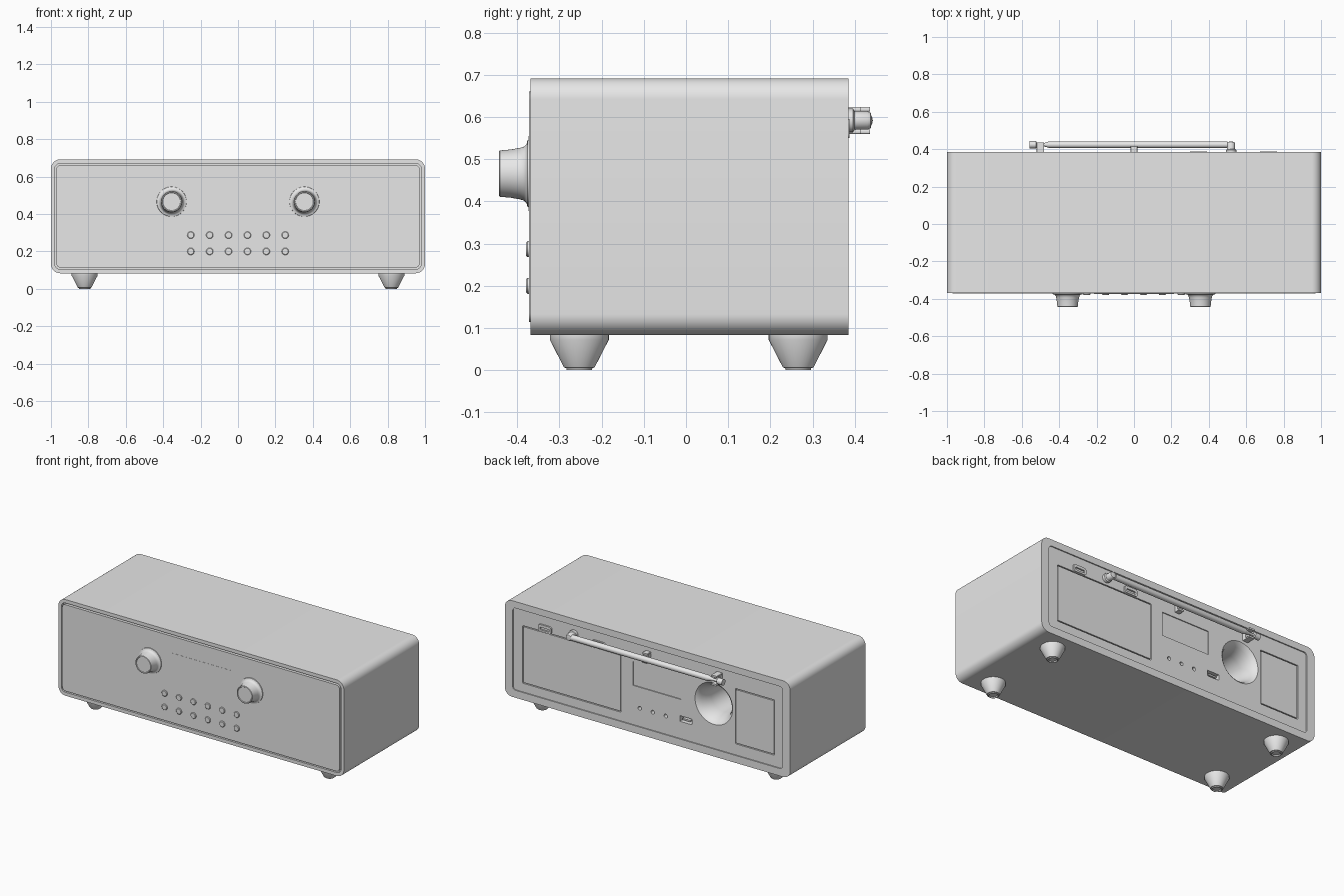
import bpy, bmesh, math
from mathutils import Matrix, Vector

if "Cube" in bpy.data.objects:
    bpy.data.objects.remove(bpy.data.objects["Cube"])

grey = bpy.data.materials.new("plain_grey")
grey.use_nodes = True
grey.diffuse_color = (0.8, 0.8, 0.8, 1)
grey.node_tree.nodes["Principled BSDF"].inputs["Base Color"].default_value = (0.8, 0.8, 0.8, 1)

BACK, RECESS, FRONT = 0.385, 0.378, -0.369


def finish(name, bm, angle=35):
    bmesh.ops.recalc_face_normals(bm, faces=bm.faces)
    mesh = bpy.data.meshes.new(name)
    bm.to_mesh(mesh)
    bm.free()
    mesh.materials.append(grey)
    ob = bpy.data.objects.new(name, mesh)
    bpy.context.collection.objects.link(ob)
    smooth(ob, angle)
    return ob


def smooth(ob, angle=35):
    bpy.ops.object.select_all(action='DESELECT')
    ob.select_set(True)
    bpy.context.view_layer.objects.active = ob
    bpy.ops.object.shade_smooth_by_angle(angle=math.radians(angle))


def slab(name, x0, x1, z0, z1, y0, y1, r=0.01, seg=8):
    """Rounded rectangle in x and z, extruded along y."""
    bm = bmesh.new()
    verts = []
    corners = [(x1 - r, z1 - r), (x0 + r, z1 - r), (x0 + r, z0 + r), (x1 - r, z0 + r)]
    for i, (cx, cz) in enumerate(corners):
        for k in range(seg + 1):
            a = math.pi / 2 * (i + k / seg)
            verts.append(bm.verts.new((cx + r * math.cos(a), y0, cz + r * math.sin(a))))
    face = bm.faces.new(verts)
    out = bmesh.ops.extrude_face_region(bm, geom=[face])
    moved = [g for g in out["geom"] if isinstance(g, bmesh.types.BMVert)]
    bmesh.ops.translate(bm, verts=moved, vec=(0, y1 - y0, 0))
    return finish(name, bm)


def lathe(name, profile, origin, axis, seg=40):
    """Turn (radius, height) points around an axis; ends lie on the axis."""
    bm = bmesh.new()
    verts = [bm.verts.new((r, 0, h)) for r, h in profile]
    edges = [bm.edges.new(pair) for pair in zip(verts, verts[1:])]
    bmesh.ops.spin(bm, geom=verts + edges, cent=(0, 0, 0), axis=(0, 0, 1),
                   angle=2 * math.pi, steps=seg, use_duplicate=False)
    bmesh.ops.remove_doubles(bm, verts=bm.verts, dist=1e-5)
    turn = Vector((0, 0, 1)).rotation_difference(Vector(axis)).to_matrix().to_4x4()
    bm.transform(Matrix.Translation(origin) @ turn)
    return finish(name, bm)


def cut(target, cutter):
    mod = target.modifiers.new("cut", 'BOOLEAN')
    mod.operation, mod.solver, mod.object = 'DIFFERENCE', 'EXACT', cutter
    bpy.ops.object.select_all(action='DESELECT')
    bpy.context.view_layer.objects.active = target
    target.select_set(True)
    bpy.ops.object.modifier_apply(modifier=mod.name)
    bpy.data.objects.remove(cutter)


UP, OUT, IN = (0, 0, 1), (0, 1, 0), (0, -1, 0)

# Cabinet with a front opening and a shallow back recess
cabinet = slab("cabinet", -1, 1, 0.083, 0.692, FRONT, BACK, 0.05, 12)
cut(cabinet, slab("cutter", -0.98, 0.98, 0.105, 0.67, FRONT - 0.05, FRONT + 0.02, 0.03))
cut(cabinet, slab("cutter", -0.945, 0.945, 0.13, 0.65, RECESS, BACK + 0.05, 0.02))

# Flared bass port
port = [(0, -0.3), (0.088, -0.3), (0.09, -0.1), (0.097, -0.06), (0.108, -0.03),
        (0.12, -0.01), (0.132, 0), (0.132, 0.03), (0, 0.03)]
cut(cabinet, lathe("cutter", port, (-0.46, RECESS, 0.414), OUT, 48))

# Rear label recess, sockets and cover openings
covers = {"battery_cover": (0.19, 0.88, 0.185, 0.55), "side_cover": (-0.886, -0.61, 0.2, 0.55)}
cut(cabinet, slab("cutter", -0.23, 0.108, 0.378, 0.528, RECESS - 0.006, BACK, 0.002))
cut(cabinet, slab("cutter", -0.305, -0.222, 0.238, 0.274, RECESS - 0.04, BACK, 0.003))
for x in (0.06, -0.032, -0.123):
    cut(cabinet, lathe("cutter", [(0, -0.03), (0.012, -0.03), (0.012, 0.02), (0, 0.02)],
                       (x, RECESS, 0.245), OUT, 20))
for name, (x0, x1, z0, z1) in covers.items():
    cut(cabinet, slab("cutter", x0, x1, z0, z1, RECESS - 0.012, BACK, 0.006))
    g = 0.006
    slab(name, x0 + g, x1 - g, z0 + g, z1 - g, RECESS - 0.013, RECESS, 0.004)
smooth(cabinet)

# Connector in the socket
slab("socket_tongue", -0.292, -0.235, 0.25, 0.26, RECESS - 0.04, RECESS - 0.005, 0.002)

# Cover latches: hooded tabs at the top of the battery cover
for i, x in enumerate((0.72, 0.345)):
    latch = slab(f"latch_{i + 1}", x - 0.045, x + 0.045, 0.55, 0.595, RECESS - 0.013, BACK + 0.003, 0.012)
    cut(latch, slab("cutter", x - 0.033, x + 0.033, 0.562, 0.578, RECESS - 0.004, BACK + 0.02, 0.004))
    smooth(latch)

# Front panel and display
slab("front_panel", -0.971, 0.971, 0.114, 0.661, FRONT - 0.003, FRONT + 0.021, 0.022)
slab("display", -0.215, 0.215, 0.377, 0.555, FRONT - 0.004, FRONT, 0.003)

# Dials
dial = [(0, 0), (0.08, 0), (0.079, 0.004), (0.07, 0.006), (0.064, 0.012), (0.061, 0.022),
        (0.057, 0.045), (0.055, 0.069), (0.053, 0.071), (0.049, 0.071), (0.047, 0.068), (0, 0.068)]
for side, x in (("left", 0.355), ("right", -0.355)):
    lathe(f"{side}_dial", dial, (x, FRONT - 0.003, 0.466), IN, 48)

# Two rows of push buttons
button = [(0, 0), (0.019, 0), (0.019, 0.004), (0.016, 0.007), (0, 0.007)]
for row, z in enumerate((0.287, 0.2)):
    for col in range(6):
        lathe(f"button_{row + 1}_{col + 1}", button, ((col - 2.5) * 0.101, FRONT - 0.003, z), IN, 24)

# Tapered feet with a hollow sole
foot = [(0, 0.006), (0.022, 0.006), (0.026, 0), (0.03, 0), (0.031, 0.005), (0.036, 0.006),
        (0.07, 0.072), (0.07, 0.085), (0, 0.085)]
for end, y in (("front", -0.253), ("back", 0.266)):
    for side, x in (("left", 0.82), ("right", -0.82)):
        lathe(f"{end}_{side}_foot", foot, (x, y, 0), UP)

# Folded aerial: main tube, thin tip rod and end cap
AY, AZ = 0.424, 0.592
aerial = [(0, -0.56), (0.019, -0.56), (0.019, -0.523), (0.008, -0.521), (0.008, -0.485),
          (0.017, -0.455), (0.018, -0.45), (0.018, 0.5), (0, 0.5)]
lathe("aerial", aerial, (0, AY, AZ), (1, 0, 0), 24)

# Aerial hinge
pivot = [(0, 0), (0.028, 0), (0.028, 0.018), (0.022, 0.022), (0, 0.022)]
lathe("hinge_base", pivot, (0.52, RECESS, AZ), OUT, 28)
lathe("hinge_knuckle", [(0, 0), (0.022, 0), (0.022, 0.04), (0.018, 0.048), (0, 0.052)],
      (0.518, RECESS + 0.012, AZ), OUT, 28)

# Aerial clips: a block and two jaws each
for name, x, w, reach in (("end_clip", -0.5, 0.02, 0.436), ("middle_clip", 0, 0.018, 0.415)):
    slab(f"{name}_block", x - w, x + w, 0.563, 0.617, RECESS - 0.002, 0.402, 0.006)
    for jaw, z in (("upper", 0.613), ("lower", 0.56)):
        slab(f"{name}_{jaw}_jaw", x - w, x + w, z, z + 0.011, RECESS - 0.002, reach, 0.004)
